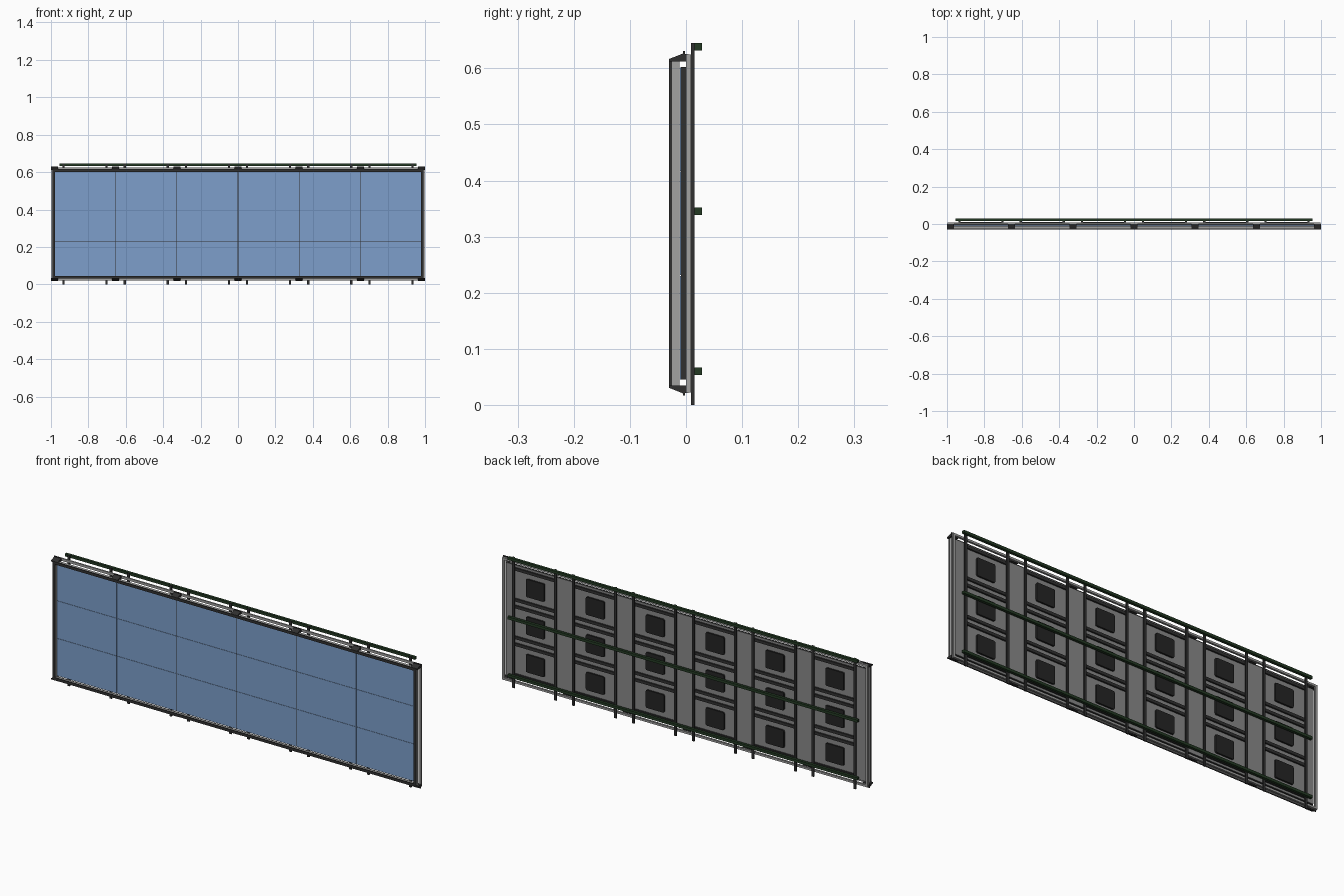
import bpy, bmesh
from mathutils import Vector

if "Cube" in bpy.data.objects:
    bpy.data.objects.remove(bpy.data.objects["Cube"])


def material(name, rgb):
    m = bpy.data.materials.new(name)
    m.diffuse_color = (*rgb, 1)
    m.use_nodes = True
    m.node_tree.nodes["Principled BSDF"].inputs["Base Color"].default_value = m.diffuse_color
    return m


BLUE = material("screen blue", (0.205, 0.347, 0.597))
DARK = material("charcoal", (0.03, 0.03, 0.03))
BOX = material("box black", (0.018, 0.018, 0.018))
GREY = material("aluminium grey", (0.36, 0.36, 0.355))
BACK = material("panel back grey", (0.25, 0.25, 0.25))
GREEN = material("dark green", (0.017, 0.042, 0.017))

ZC = 0.3235          # mid height of the frame
PW = 1.962 / 6       # panel width
PH = 0.557 / 3       # panel height
Z0 = 0.045           # bottom of the lowest panel row


def finish(name, bm, mat):
    bmesh.ops.recalc_face_normals(bm, faces=bm.faces)
    me = bpy.data.meshes.new(name)
    bm.to_mesh(me)
    bm.free()
    me.materials.append(mat)
    ob = bpy.data.objects.new(name, me)
    bpy.context.collection.objects.link(ob)
    return ob


def boxes(name, mat, spans):
    """One object made of boxes, each given as (x0, x1, y0, y1, z0, z1)."""
    bm = bmesh.new()
    for x0, x1, y0, y1, z0, z1 in spans:
        vs = bmesh.ops.create_cube(bm, size=1)["verts"]
        for v in vs:
            v.co = Vector(((x0 + x1) / 2 + v.co.x * (x1 - x0),
                           (y0 + y1) / 2 + v.co.y * (y1 - y0),
                           (z0 + z1) / 2 + v.co.z * (z1 - z0)))
    return finish(name, bm, mat)


def ring(name, mat, xi, xo, zi, zo, y0, y1):
    """Rectangular frame; zi and zo are half heights around ZC."""
    spans = [(-xo, xo, y0, y1, ZC + zi, ZC + zo), (-xo, xo, y0, y1, ZC - zo, ZC - zi)]
    for a, b in ((xi, xo), (-xo, -xi)):
        spans.append((a, b, y0, y1, ZC - zi, ZC + zi))
    return boxes(name, mat, spans)


cols = [(i - 2.5) * PW for i in range(6)]
rows = [Z0 + (j + 0.5) * PH for j in range(3)]
cells = [(x, z) for x in cols for z in rows]

# Display panels: dark body, blue face, grey rear sheet
boxes("panel_body", DARK, [(x - PW / 2, x + PW / 2, -0.009, 0, z - PH / 2, z + PH / 2)
                           for x, z in cells])
boxes("screen_face", BLUE, [(x - PW / 2 + 0.0015, x + PW / 2 - 0.0015, -0.0105, -0.009,
                             z - PH / 2 + 0.0007, z + PH / 2 - 0.0007) for x, z in cells])
boxes("panel_back", BACK, [(x - PW / 2, x + PW / 2, 0, 0.002, z - PH / 2, z + PH / 2)
                           for x, z in cells])

# Rear electronics boxes with softened corners
bm = bmesh.new()
for x, z in cells:
    for v in bmesh.ops.create_cube(bm, size=1)["verts"]:
        v.co = Vector((x + v.co.x * 0.1, 0.006 + v.co.y * 0.008, z + v.co.z * 0.088))
edges = [e for e in bm.edges if abs(e.verts[0].co.y - e.verts[1].co.y) > 0.005]
bmesh.ops.bevel(bm, geom=edges, offset=0.007, segments=2, affect="EDGES", profile=0.5)
finish("electronics_box", bm, BOX)

# Cross bars and posts that carry each column of panels
boxes("cross_bar", DARK, [(x - 0.115, x + 0.115, 0.002, 0.0095, z + s * 0.076 - 0.007,
                           z + s * 0.076 + 0.007) for x, z in cells for s in (-1, 1)])
boxes("rear_post", DARK, [(x + s * 0.115 - 0.006, x + s * 0.115 + 0.006, 0.0092, 0.0155, 0, 0.645)
                          for x in cols for s in (-1, 1)])

# Long green rails across the back
boxes("green_rail", GREEN, [(-0.955, 0.955, 0.0155, 0.0285, z - 0.0065, z + 0.0065)
                            for z in (0.06, 0.345, 0.6385)])

# Surrounding frame: dark front trim, grey rail behind it, grey rear rail
ring("front_trim", DARK, 0.979, 0.992, 0.279, 0.2925, -0.030, -0.025)
ring("front_rail", GREY, 0.981, 0.991, 0.281, 0.2915, -0.025, -0.012)
ring("rear_rail_outer", GREY, 0.986, 0.998, 0.290, 0.302, 0.0, 0.0045)
ring("rear_rail_inner", GREY, 0.987, 0.997, 0.291, 0.301, 0.0045, 0.009)

# Sloped brackets linking the rails, mirrored top and bottom
profile = [(-0.0303, 0.2885), (-0.0303, 0.293), (-0.005, 0.303), (-0.005, 0.307),
           (-0.002, 0.307), (-0.002, 0.302), (0.001, 0.302), (0.001, 0.2885)]
bm = bmesh.new()
for x in [-0.9815] + [(i - 2) * PW for i in range(5)] + [0.9815]:
    for s in (-1, 1):
        f = bm.faces.new([bm.verts.new((x - 0.0185, y, ZC + s * z)) for y, z in profile])
        new = bmesh.ops.extrude_face_region(bm, geom=[f])["geom"]
        bmesh.ops.translate(bm, vec=(0.037, 0, 0),
                            verts=[g for g in new if isinstance(g, bmesh.types.BMVert)])
finish("link_bracket", bm, DARK)
